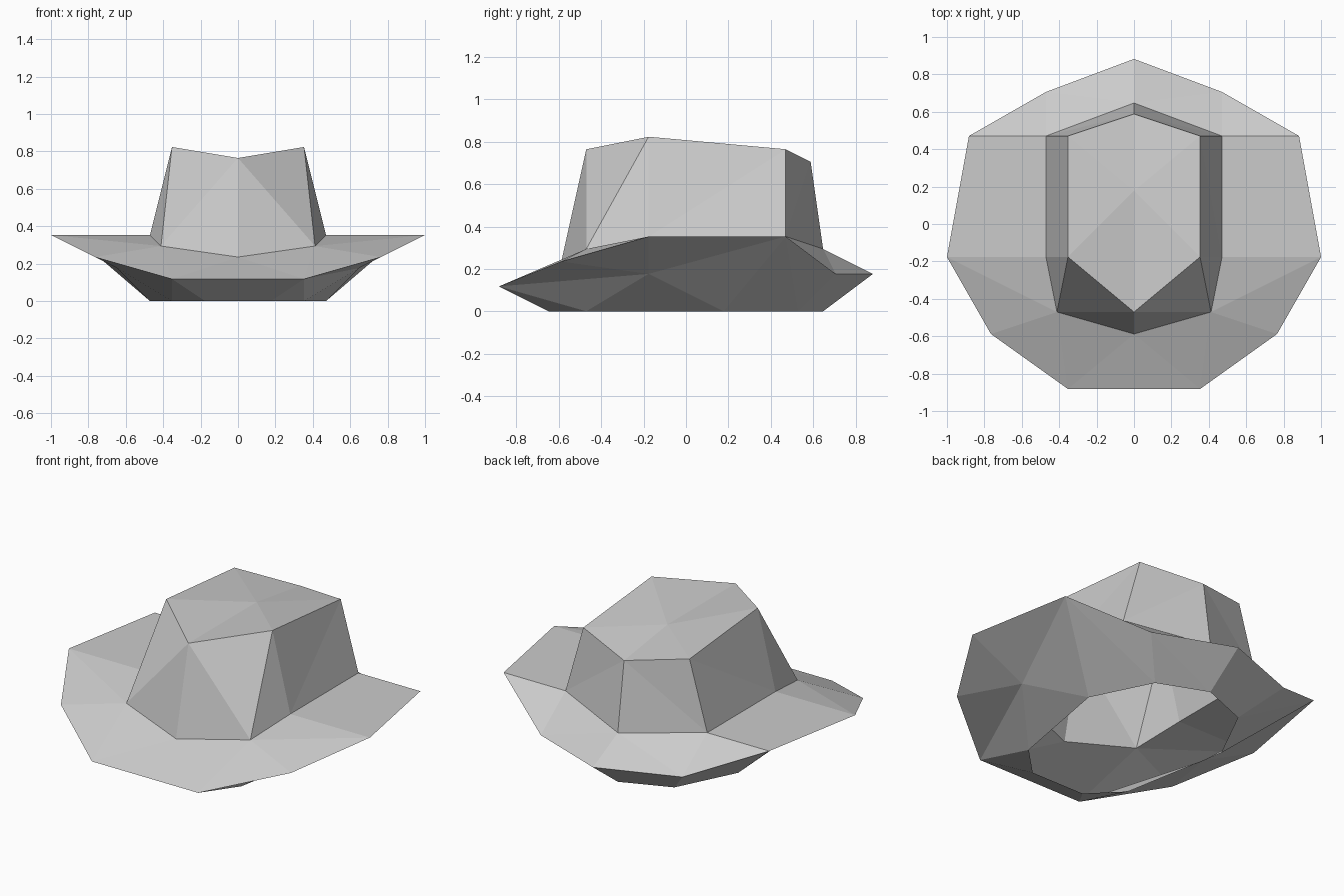
import bpy
import bmesh
from mathutils import Vector

if "Cube" in bpy.data.objects:
    bpy.data.objects.remove(bpy.data.objects["Cube"], do_unlink=True)

UNIT = 1 / 17  # modelling grid: half the brim width is 17 steps

felt = bpy.data.materials.new("grey_felt")
felt.use_nodes = True
grey = (0.6, 0.6, 0.6, 1)
felt.diffuse_color = grey
shader = felt.node_tree.nodes["Principled BSDF"]
shader.inputs["Base Color"].default_value = grey
shader.inputs["Roughness"].default_value = 0.9

# Half outlines, each running from the back, round the +x side, to the front
rim = [(0, 15, 3), (8, 12, 3), (15, 8, 6), (17, -3, 6), (13, -10, 4), (6, -15, 2), (0, -15, 2)]
crown_base = [(0, 11, 5), (8, 8, 6), (8, -3, 6), (7, -8, 5), (0, -10, 4)]
crown_edge = [(0, 10, 12), (6, 8, 13), (6, -3, 14), (0, -8, 13)]
crown_dip = [(0, 3, 13)]
opening_back = [(0, 11, 0), (5, 9, 0), (8, 3, 0)]
opening_front = [(6, -8, 0), (3, -11, 0), (0, -11, 0)]
side_bulge = (11, -3, 3)


def zip_outlines(outer, inner, steps):
    """Triangles between two outlines; each step advances the outer (o) or inner (i) one."""
    triangles = []
    a = b = 0
    for step in steps:
        if step == "o":
            triangles.append((inner[b], outer[a + 1], outer[a]))
            a += 1
        else:
            triangles.append((inner[b], inner[b + 1], outer[a]))
            b += 1
    return triangles


def build_part(name, triangles, face_down=False):
    """Half shell of flat triangles, mirrored across x = 0."""
    bm = bmesh.new()
    verts = {}
    for tri in triangles:
        for p in tri:
            if p not in verts:
                verts[p] = bm.verts.new(Vector(p) * UNIT)
        bm.faces.new([verts[p] for p in tri])
    if face_down:
        bmesh.ops.reverse_faces(bm, faces=bm.faces[:])
    mesh = bpy.data.meshes.new(name)
    bm.to_mesh(mesh)
    bm.free()
    mesh.materials.append(felt)
    obj = bpy.data.objects.new(name, mesh)
    bpy.context.collection.objects.link(obj)
    mirror = obj.modifiers.new("mirror", "MIRROR")
    mirror.use_clip = True
    return obj


# Crown: creased top and sloping wall
build_part("crown_top", zip_outlines(crown_edge, crown_dip, "ooo"))
build_part("crown_wall", zip_outlines(crown_base, crown_edge, "oioioio"))

# Brim: upper surface from the crown out to the rim
build_part("brim_top", zip_outlines(rim, crown_base, "oiooiiooio"))

# Underside: from the rim down to the open head hole, bulging at the sides
under_path = opening_back + [side_bulge] + opening_front
underside = zip_outlines(rim, under_path, "oioiioooiioi")
underside.append((opening_back[-1], opening_front[0], side_bulge))
build_part("brim_underside", underside, face_down=True)
